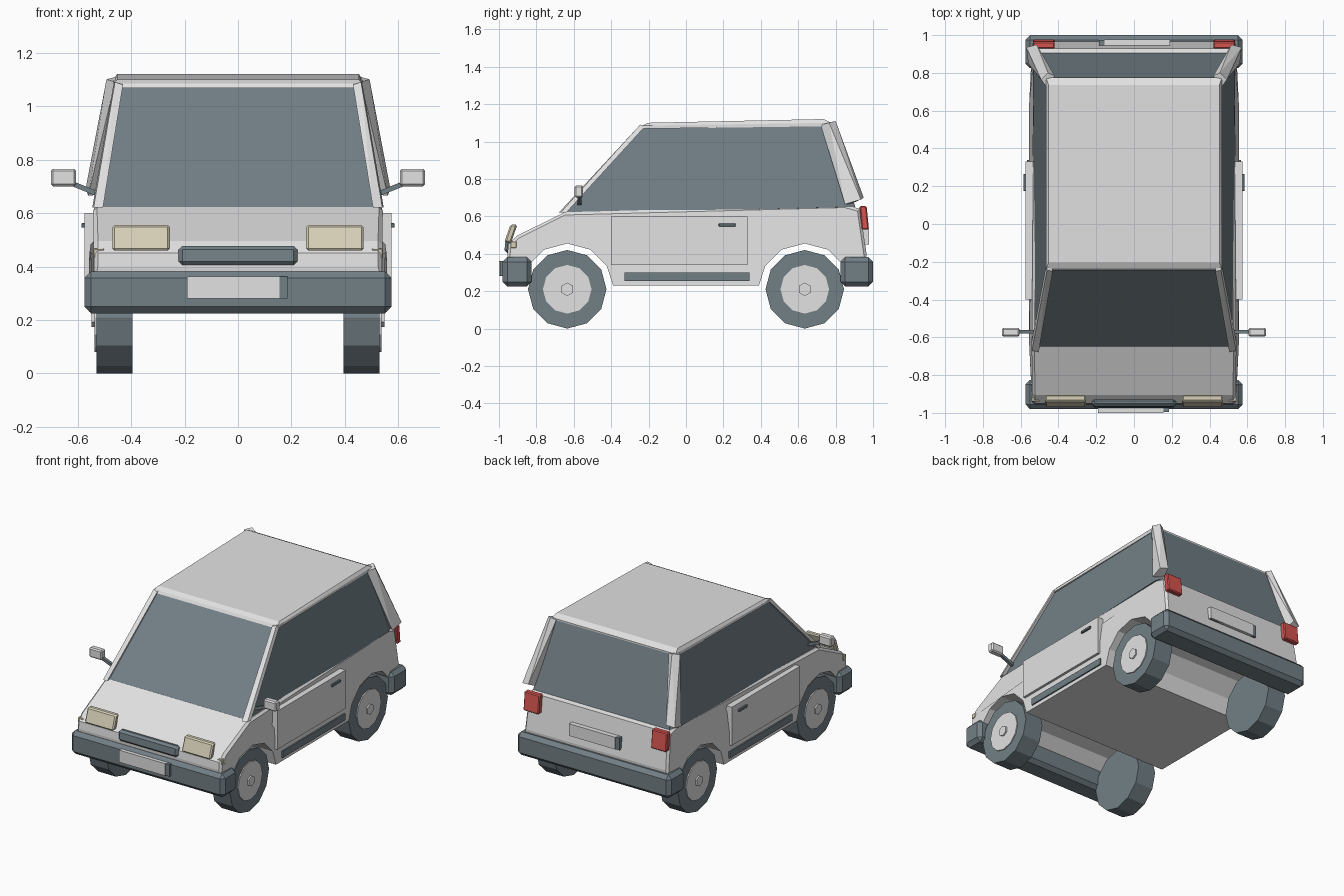
import bpy, bmesh
from math import sin, cos, pi
from mathutils import Vector

if "Cube" in bpy.data.objects:
    bpy.data.objects.remove(bpy.data.objects["Cube"], do_unlink=True)


def material(name, r, g, b):
    m = bpy.data.materials.new(name)
    m.use_nodes = True
    m.diffuse_color = (r, g, b, 1)
    m.node_tree.nodes["Principled BSDF"].inputs["Base Color"].default_value = (r, g, b, 1)
    return m


paint = material("light grey paint", .76, .76, .76)
dark = material("slate glass and rubber", .17, .215, .24)
lamp = material("cream lamp", .68, .63, .48)
red = material("red lamp", .68, .09, .08)


def finish(name, bm, mat, mirror=""):
    bmesh.ops.recalc_face_normals(bm, faces=bm.faces[:])
    me = bpy.data.meshes.new(name)
    bm.to_mesh(me)
    bm.free()
    me.materials.append(mat)
    ob = bpy.data.objects.new(name, me)
    bpy.context.collection.objects.link(ob)
    if mirror:
        mod = ob.modifiers.new("mirror", "MIRROR")
        mod.use_axis = ("x" in mirror, "y" in mirror, False)
    return ob


def box(name, lo, hi, mat, bevel=0, slant=0, mirror=""):
    """Box between two corners; slant shifts y with height."""
    bm = bmesh.new()
    bmesh.ops.create_cube(bm, size=1)
    for v in bm.verts:
        v.co = Vector([hi[i] if v.co[i] > 0 else lo[i] for i in range(3)])
        v.co.y += slant * (v.co.z - lo[2])
    if bevel:
        bmesh.ops.bevel(bm, geom=bm.edges[:], offset=bevel, segments=1, affect="EDGES")
    return finish(name, bm, mat, mirror)


def hull(name, points, mat, mirror=""):
    bm = bmesh.new()
    for p in points:
        bm.verts.new(p)
    bmesh.ops.convex_hull(bm, input=bm.verts[:])
    bmesh.ops.dissolve_limit(bm, angle_limit=.03, verts=bm.verts[:], edges=bm.edges[:])
    return finish(name, bm, mat, mirror)


def disc(name, x0, x1, radius, sides, mat):
    """Wheel part with its axle along x, repeated at all four corners."""
    bm = bmesh.new()
    ring = [(WHEEL_Y + radius * sin(2 * pi * i / sides),
             WHEEL_Z + radius * cos(2 * pi * i / sides)) for i in range(sides)]
    a, b = [[bm.verts.new((x, y, z)) for y, z in ring] for x in (x0, x1)]
    bm.faces.new(a)
    bm.faces.new(b)
    for i in range(sides):
        j = (i + 1) % sides
        bm.faces.new((a[i], a[j], b[j], b[i]))
    return finish(name, bm, mat, "xy")


WHEEL_Y, WHEEL_Z, ARCH, FLOOR = .635, .21, .245, .23


# Lower body: side profile with wheel arches, extruded across the width
def arch(y):
    pts = [(y + ARCH * cos(pi * i / 6), WHEEL_Z + ARCH * sin(pi * i / 6)) for i in range(7)]
    pts[0], pts[-1] = (pts[0][0], FLOOR), (pts[-1][0], FLOOR)
    return pts


upper = [(-.955, .40), (-.95, .45), (-.905, .495), (-.65, .622), (.85, .662), (.93, .64), (.965, .40)]
profile = upper + [(.95, FLOOR)] + arch(WHEEL_Y) + arch(-WHEEL_Y) + [(-.94, FLOOR)]


def half_width(y, z):
    return .557 - .05 * max(0, abs(y) - .6) - .07 * max(0, z - .45)


bm = bmesh.new()
left, right = [[bm.verts.new((s * half_width(y, z), y, z)) for y, z in profile] for s in (1, -1)]
bm.faces.new(left)
bm.faces.new(right)
count = len(profile)
for i in range(count):
    j = (i + 1) % count
    bm.faces.new((left[i], left[j], right[j], right[i]))
rim = [bm.edges.get((side[i], side[i + 1])) for side in (left, right) for i in range(len(upper) - 1)]
bmesh.ops.bevel(bm, geom=rim, offset=.015, segments=1, affect="EDGES")
finish("body", bm, paint)

# Glass cabin, roof and pillars
hull("cabin_glass",
     [(s * x, y, z) for s in (1, -1) for x, y, z in
      ((.522, -.66, .61), (.535, .85, .65), (.51, .905, .65),
       (.452, -.225, 1.08), (.46, .74, 1.09), (.44, .775, 1.09))], dark)
hull("roof",
     [(s * x, y, z) for s in (1, -1) for x, y, z in
      ((.465, -.245, 1.068), (.465, .775, 1.082), (.452, -.205, 1.1),
       (.465, -.235, 1.085), (.452, .735, 1.12), (.465, .775, 1.1))], paint)
hull("front_pillar",
     [(.505, -.68, .62), (.54, -.67, .62), (.545, -.64, .62), (.51, -.64, .62),
      (.43, -.25, 1.08), (.46, -.245, 1.09), (.465, -.215, 1.085), (.435, -.215, 1.085)],
     paint, "x")
hull("rear_pillar",
     [(.515, .95, .70), (.57, .935, .69), (.56, .85, .665), (.50, .89, .67),
      (.42, .785, 1.10), (.455, .80, 1.11), (.492, .765, 1.10), (.46, .72, 1.09)],
     paint, "x")

# Doors and sills
box("door", (.5, -.40, .34), (.574, .33, .60), paint, mirror="x")
box("door_handle", (.57, .175, .545), (.586, .265, .562), dark, .003, mirror="x")
box("sill_trim", (.5, -.33, .255), (.566, .34, .30), dark, mirror="x")

# Wing mirrors
box("mirror_housing", (.605, -.595, .70), (.70, -.55, .765), paint, .008, mirror="x")
hull("mirror_stem",
     [(x, y, z + h) for x, z in ((.52, .67), (.62, .71)) for y in (-.58, -.56) for h in (-.01, .01)],
     dark, "x")

# Bumpers
box("front_bumper", (-.575, -.98, .225), (.575, -.825, .382), dark, .025)
box("rear_bumper", (-.575, .825, .225), (.575, 1, .382), dark, .025)

# Lamps and grille
box("headlamp", (.255, -.972, .46), (.47, -.935, .555), lamp, .008, .35, "x")
box("side_lamp", (.5, -.94, .43), (.543, -.905, .467), lamp, .004, mirror="x")
box("tail_lamp", (.42, .94, .53), (.535, .978, .655), red, .006, -.1, "x")
box("grille", (-.222, -.972, .405), (.222, -.93, .477), dark, .014, .1)

# Number plates, each with a dark backing that shows at one end
for name, s, y, z in (("front", 1, -.98, .28), ("rear", -1, .958, .45)):
    for part, a, b, depth, mat in (("plate", -.19, .155, .02, paint),
                                   ("plate_backing", -.185, .185, .015, dark)):
        lo, hi = sorted((s * a, s * b))
        ya, yb = sorted((y + s * .03, y - s * depth))
        box(name + "_" + part, (lo, ya, z), (hi, yb, z + .082), mat)

# Wheels
disc("tyre", .395, .53, .21, 12, dark)
disc("wheel_disc", .5, .537, .13, 12, paint)
disc("hub_cap", .5, .547, .036, 6, paint)
